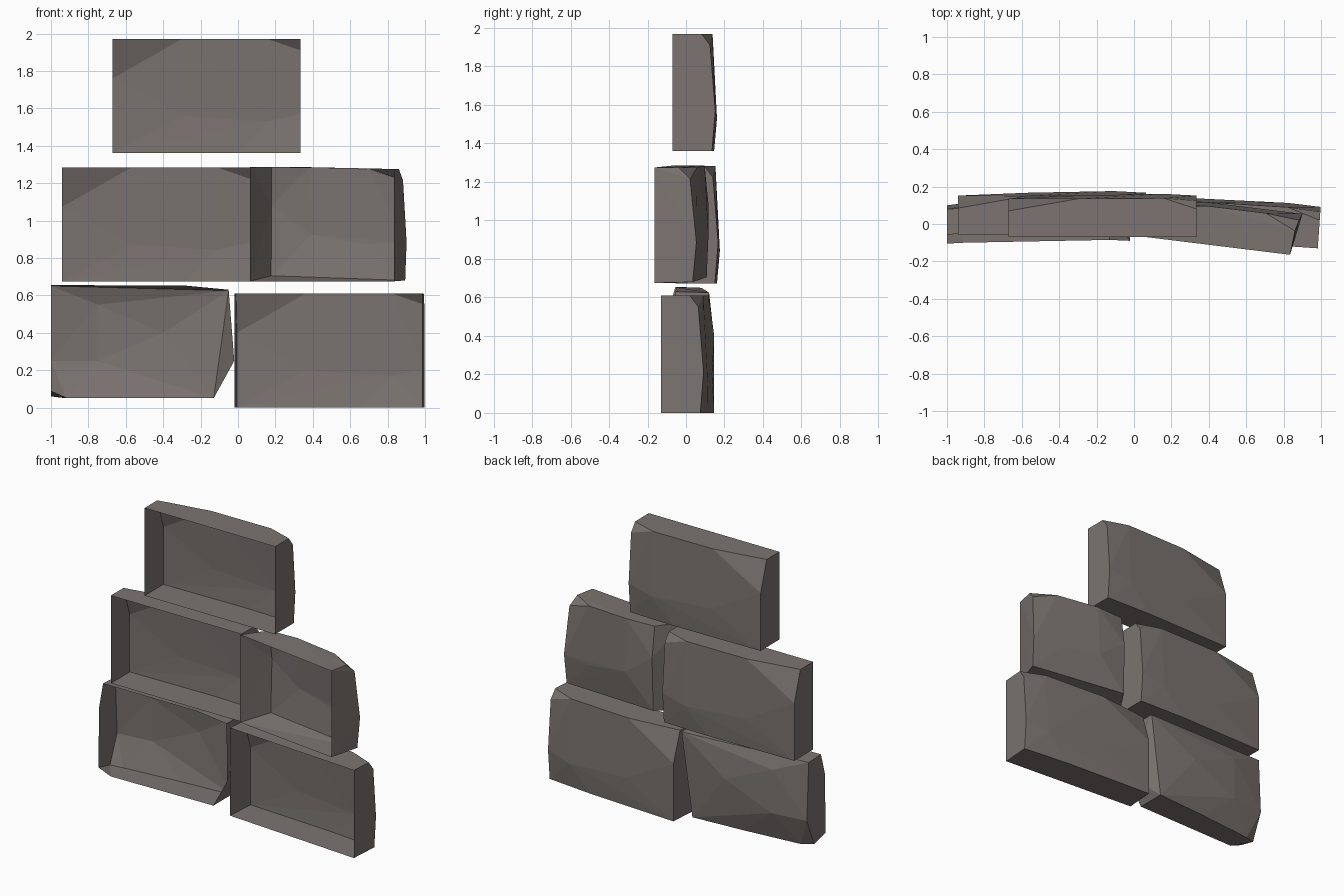
import bpy, bmesh, math
from mathutils import Vector, Matrix

if "Cube" in bpy.data.objects:
    bpy.data.objects.remove(bpy.data.objects["Cube"])

stone = bpy.data.materials.new("warm grey stone")
stone.diffuse_color = (0.20, 0.175, 0.165, 1)
stone.use_nodes = True
stone.node_tree.nodes["Principled BSDF"].inputs["Base Color"].default_value = stone.diffuse_color


def shell(name, pts, loc=(0, 0, 0), turn=0, front_limit=-0.9):
    """Faceted stone: hull of a few corner points, left open at the front."""
    bm = bmesh.new()
    for p in pts:
        bm.verts.new(p)
    bmesh.ops.convex_hull(bm, input=bm.verts[:])
    loose = [v for v in bm.verts if not v.link_faces]
    bmesh.ops.delete(bm, geom=loose, context='VERTS')
    bm.normal_update()
    front = [f for f in bm.faces if f.normal.y < front_limit]
    bmesh.ops.delete(bm, geom=front, context='FACES')
    bm.transform(Matrix.Translation(loc) @ Matrix.Rotation(math.radians(turn), 4, 'Z'))
    me = bpy.data.meshes.new(name)
    bm.to_mesh(me)
    bm.free()
    me.materials.append(stone)
    ob = bpy.data.objects.new(name, me)
    bpy.context.collection.objects.link(ob)
    return ob


# Standard long stone: square front rim, bulging back with cut corners
long_stone = [
    (0, 0, 0), (1.005, 0, 0), (1.005, 0, .61), (0, 0, .61),
    (0, .207, 0), (0, .207, .40), (0, .14, .61),
    (.37, .205, .61), (.83, .208, .61), (1.005, .15, .61),
    (1.005, .195, .55), (1.005, .222, .21), (1.005, .205, 0),
    (.66, .216, 0), (.83, .231, .17), (.37, .222, .2)]

shell("top_stone", long_stone, (-.67, -.07, 1.36))
shell("middle_left_stone", long_stone, (-.94, -.055, .673))
shell("lower_right_stone", long_stone, (-.02, -.06, 0), -4)

# Shorter stone with slanted ends
short_stone = [
    (0, 0, 0), (.775, 0, 0), (.775, 0, .60), (0, 0, .61),
    (.09, .19, .03), (.09, .20, .40), (.095, .17, .61),
    (.30, .205, .61), (.62, .205, .60), (.785, .13, .60),
    (.80, .19, .54), (.815, .225, .21), (.81, .205, .005),
    (.60, .225, .2), (.3, .225, .25)]
shell("middle_right_stone", short_stone, (.065, -.07, .675), -7)

# Irregular stone with an uneven front rim
rough_stone = [
    (-1, -.055, .655), (-1, -.10, .50), (-1, -.105, .09), (-.91, -.10, .05),
    (-.13, -.085, .05), (-.02, -.09, .25), (-.05, -.055, .63), (-.28, -.05, .652),
    (-1, .08, .65), (-1, .10, .25), (-1, .02, .06), (-.92, .05, .05),
    (-.5, .09, .05), (-.13, .115, .05), (-.05, .12, .625),
    (-.75, .125, .55), (-.4, .145, .4), (-.75, .13, .25)]
shell("lower_left_stone", rough_stone, front_limit=-0.6)
